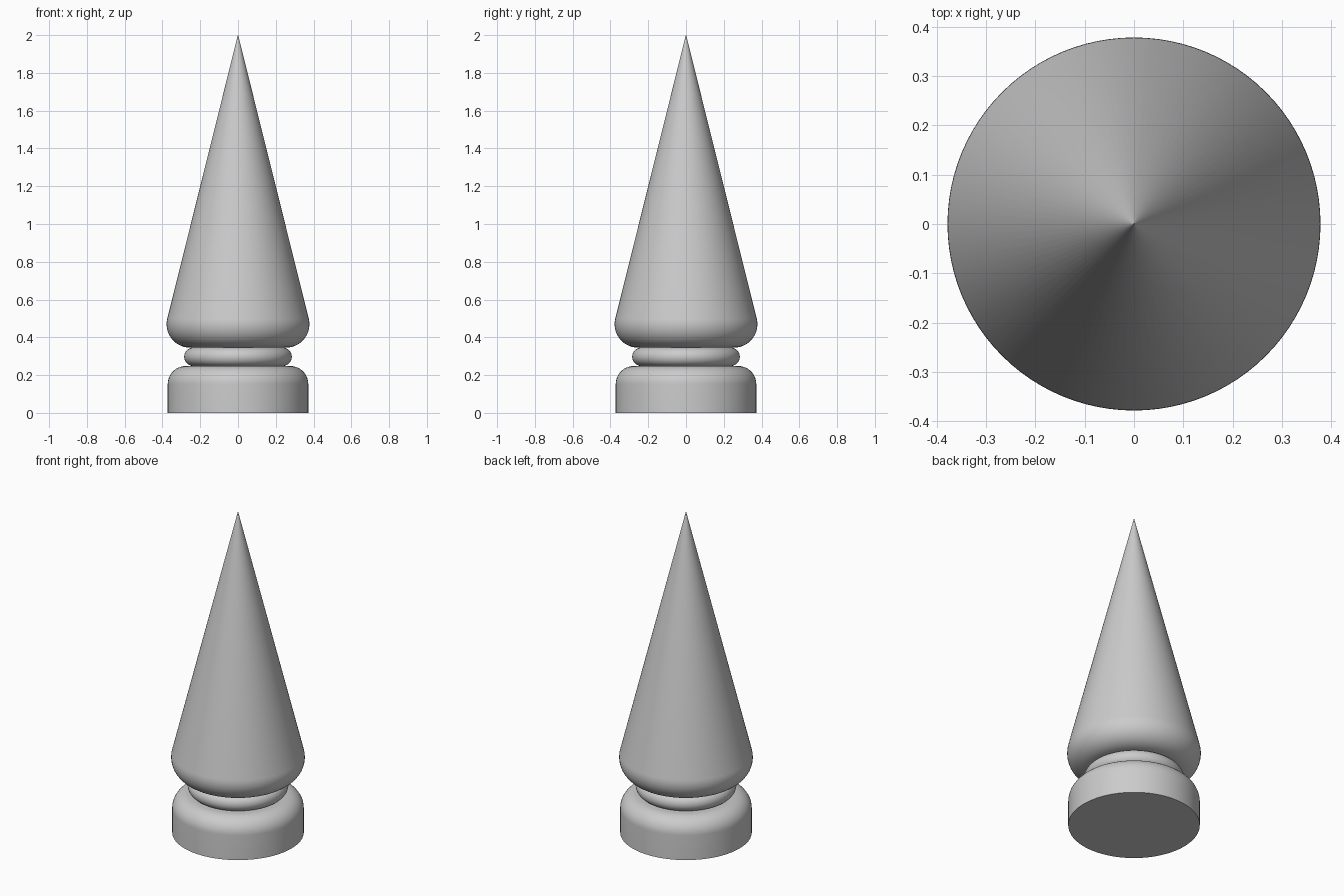
import bpy
import bmesh
from math import sin, cos, radians, tau

SEGMENTS = 96

cube = bpy.data.objects.get("Cube")
if cube:
    bpy.data.objects.remove(cube, do_unlink=True)

grey = bpy.data.materials.new("plain grey")
grey.use_nodes = True
grey.diffuse_color = (0.6, 0.6, 0.6, 1)
grey.node_tree.nodes["Principled BSDF"].inputs["Base Color"].default_value = (0.6, 0.6, 0.6, 1)


def arc(r, z, radius, start, end, steps=14):
    """Profile points (r, z) along a circular arc, angles in degrees."""
    angles = [radians(start + (end - start) * i / steps) for i in range(steps + 1)]
    return [(r + radius * cos(a), z + radius * sin(a)) for a in angles]


def turn(name, profile):
    """Turn a bottom-to-top profile about the z axis and cap both ends."""
    bm = bmesh.new()
    rings = []
    for r, z in profile:
        rings.append([bm.verts.new((r * cos(tau * i / SEGMENTS), r * sin(tau * i / SEGMENTS), z))
                      for i in range(SEGMENTS)])
    for low, high in zip(rings, rings[1:]):
        for i in range(SEGMENTS):
            j = (i + 1) % SEGMENTS
            bm.faces.new((low[i], low[j], high[j], high[i]))
    bm.faces.new(rings[0][::-1])
    bm.faces.new(rings[-1])
    mesh = bpy.data.meshes.new(name)
    bm.to_mesh(mesh)
    bm.free()
    mesh.materials.append(grey)
    obj = bpy.data.objects.new(name, mesh)
    bpy.context.collection.objects.link(obj)
    bpy.ops.object.select_all(action="DESELECT")
    obj.select_set(True)
    bpy.context.view_layer.objects.active = obj
    bpy.ops.object.shade_smooth_by_angle(angle=radians(35))
    return obj


# Round base with a softened upper rim
turn("base", [(0.372, 0)] + arc(0.277, 0.153, 0.095, 0, 90))

# Narrow rounded collar
turn("collar", arc(0.236, 0.297, 0.049, -90, 90))

# Tall pointed spire with a rounded lower bulge; the tip is a tiny flat
turn("spire", arc(0.253, 0.47, 0.125, -90, 13.5) + [(0.0008, 2.0)])
